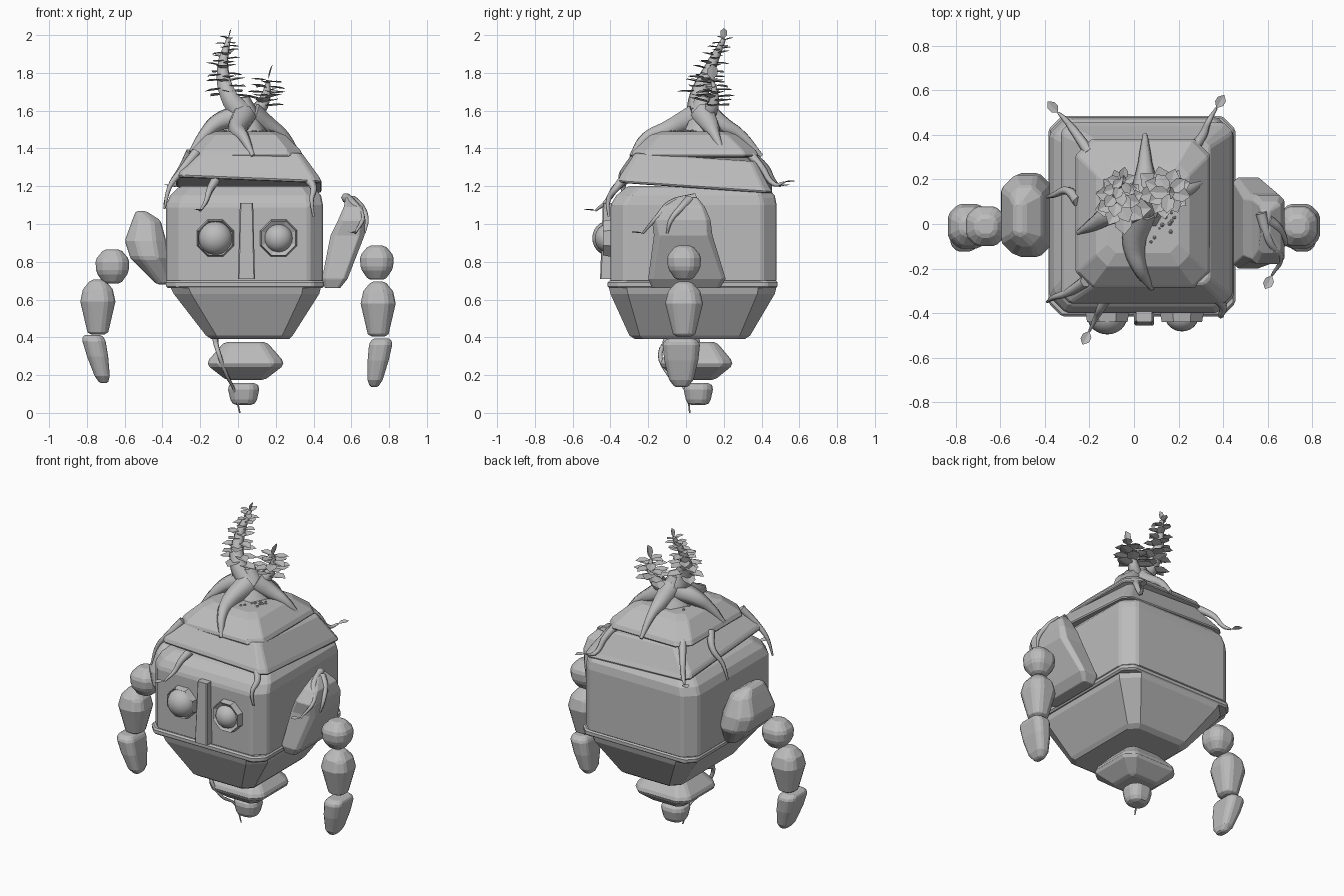
import bpy, bmesh, math, random
from mathutils import Vector, Matrix

random.seed(4)
if "Cube" in bpy.data.objects:
    bpy.data.objects.remove(bpy.data.objects["Cube"])

# One plain grey for every part
stone_grey = bpy.data.materials.new("stone grey")
stone_grey.use_nodes = True
GREY = (0.5, 0.5, 0.5, 1)
stone_grey.diffuse_color = GREY
stone_grey.node_tree.nodes["Principled BSDF"].inputs["Base Color"].default_value = GREY


def finish(name, bm, bevel=0, smooth=False):
    """Turn a bmesh into a named object, optionally bevelled or smooth."""
    bmesh.ops.recalc_face_normals(bm, faces=bm.faces)
    mesh = bpy.data.meshes.new(name)
    bm.to_mesh(mesh)
    bm.free()
    obj = bpy.data.objects.new(name, mesh)
    bpy.context.collection.objects.link(obj)
    mesh.materials.append(stone_grey)
    if bevel:
        mod = obj.modifiers.new("worn edges", "BEVEL")
        mod.width, mod.segments = bevel, 1
        mod.limit_method, mod.angle_limit = "ANGLE", 0.5
    if smooth:
        mesh.polygons.foreach_set("use_smooth", [True] * len(mesh.polygons))
    return obj


def chamfered_ring(z, x0, x1, y0, y1, chamfer):
    """Eight corners of a rectangle with its corners cut off."""
    c = chamfer * min(x1 - x0, y1 - y0)
    return [Vector(p) for p in (
        (x0 + c, y0, z), (x1 - c, y0, z), (x1, y0 + c, z), (x1, y1 - c, z),
        (x1 - c, y1, z), (x0 + c, y1, z), (x0, y1 - c, z), (x0, y0 + c, z))]


def loft(name, rings, chamfer=0.1, bevel=0, tilt=(0, 0)):
    """Stack of chamfered rectangles (z, x0, x1, y0, y1), joined and capped."""
    bm = bmesh.new()
    loops = []
    for ring in rings:
        corners = chamfered_ring(*ring, chamfer)
        for v in corners:
            v.z += tilt[0] * v.x + tilt[1] * v.y
        loops.append([bm.verts.new(v) for v in corners])
    for low, high in zip(loops, loops[1:]):
        for i in range(8):
            j = (i + 1) % 8
            bm.faces.new((low[i], low[j], high[j], high[i]))
    bm.faces.new(loops[0])
    bm.faces.new(loops[-1])
    return finish(name, bm, bevel)


def rock(name, centre, size, profile, lean=0, chamfer=0.25, bevel=0.012):
    """Faceted stone: profile lists (height, width) from -1 to 1."""
    (cx, cy, cz), (hx, hy, hz) = centre, size
    rings = []
    for t, w in profile:
        x = cx + lean * t
        rings.append((cz + hz * t, x - hx * w, x + hx * w, cy - hy * w, cy + hy * w))
    return loft(name, rings, chamfer, bevel)


def tube(name, points, thick, thin, bend=None):
    """Tapered, smooth root or branch through the points."""
    curve = bpy.data.curves.new(name, "CURVE")
    curve.dimensions = "3D"
    curve.bevel_depth, curve.bevel_resolution = 1, 1
    curve.resolution_u, curve.use_fill_caps = 5, True
    spline = curve.splines.new("BEZIER")
    spline.bezier_points.add(len(points) - 1)
    for i, (bp, co) in enumerate(zip(spline.bezier_points, points)):
        bp.co = co
        bp.radius = thick + (thin - thick) * i / (len(points) - 1)
        bp.handle_left_type = bp.handle_right_type = "AUTO"
    helper = bpy.data.objects.new(name + " path", curve)
    bpy.context.collection.objects.link(helper)
    graph = bpy.context.evaluated_depsgraph_get()
    bm = bmesh.new()
    bm.from_mesh(helper.evaluated_get(graph).to_mesh())
    bpy.data.objects.remove(helper)
    return finish(name, bm, smooth=True)


def add_leaf(bm, base, yaw, pitch, size):
    """Folded oval leaf pointing along +x before it is turned."""
    turn = Matrix.Rotation(yaw, 3, "Z") @ Matrix.Rotation(-pitch, 3, "Y")
    side = [(0, 0), (0.35, 0.3), (0.7, 0.3), (1, 0)]

    def vert(x, y, z):
        return bm.verts.new(Vector(base) + turn @ Vector((x, y, z)) * size)
    spine = [vert(x, 0, 0) for x, y in side]
    for s in (-1, 1):
        edge = [vert(x, s * y, 0.08) for x, y in side[1:3]]
        bm.faces.new((spine[0], spine[1], edge[0]))
        bm.faces.new((spine[1], spine[2], edge[1], edge[0]))
        bm.faces.new((spine[2], spine[3], edge[1]))


def foliage(name, path, count, big, small):
    """Leaves spiralling up a branch, shrinking towards the tip."""
    bm = bmesh.new()
    path = [Vector(p) for p in path]
    for i in range(count):
        t = i / (count - 1) * (len(path) - 1)
        k = min(int(t), len(path) - 2)
        base = path[k].lerp(path[k + 1], t - k)
        size = big + (small - big) * i / count
        add_leaf(bm, base, i * 2.4, random.uniform(-0.15, 0.3), size)
    add_leaf(bm, path[-1], 0, 1.3, small)
    return finish(name, bm)


# Body: rounded block, projecting rim, tapering bowl
loft("body", [(.69, -.38, .45, -.40, .48), (1.1, -.38, .45, -.40, .48),
              (1.15, -.36, .44, -.37, .47), (1.2, -.31, .40, -.31, .43)], .09, .012)
loft("rim", [(.66, -.38, .455, -.415, .485), (.7, -.385, .455, -.415, .485)], .07, .01)
loft("bowl", [(.39, -.14, .27, -.27, .31), (.41, -.17, .29, -.30, .34),
              (.63, -.34, .43, -.40, .47), (.67, -.36, .44, -.41, .48)], .12)

# Two roof tiers, slightly askew, with a soil mound
loft("lower_roof", [(1.21, -.31, .42, -.34, .44), (1.215, -.33, .445, -.36, .46),
                    (1.245, -.32, .43, -.35, .44), (1.37, -.19, .34, -.27, .37)],
     .05, .008, (-.04, -.07))
loft("upper_roof", [(1.35, -.23, .31, -.26, .35), (1.36, -.265, .345, -.29, .385),
                    (1.39, -.25, .33, -.28, .37), (1.47, -.17, .25, -.19, .27),
                    (1.49, -.12, .2, -.13, .22)], .12, .006)

# Face: nose bar and domed eyes in octagonal frames
loft("nose", [(.71, 0, .09, -.455, -.38), (1.11, .01, .08, -.44, -.36)], .08)
for side, x, radius in (("right", -.12, .09), ("left", .215, .075)):
    bm = bmesh.new()
    face_on = Matrix.Translation((x, -.415, .925)) @ Matrix.Rotation(math.pi / 2, 4, "X")
    octagon = face_on @ Matrix.Rotation(math.pi / 8, 4, "Z")
    bmesh.ops.create_cone(bm, cap_ends=True, segments=8, radius1=.108, radius2=.098,
                          depth=.05, matrix=octagon)
    front = min(bm.faces, key=lambda f: f.calc_center_median().y)
    bmesh.ops.inset_region(bm, faces=[front], thickness=.1 - radius, depth=-.015)
    finish(side + "_eye_frame", bm)
    bm = bmesh.new()
    bmesh.ops.create_uvsphere(bm, u_segments=24, v_segments=12, radius=radius,
                              matrix=face_on @ Matrix.Diagonal((1, 1, .9, 1)))
    finish(side + "_eye", bm, smooth=True)

# Shoulders
loft("right_shoulder", [(.68, -.43, -.35, -.07, .12), (.82, -.57, -.37, -.15, .23),
                        (.91, -.6, -.38, -.14, .22), (1.02, -.56, -.41, -.1, .17),
                        (1.07, -.54, -.49, -.05, .1)], .28, .012)
loft("left_shoulder", [(.66, .46, .54, -.18, .18), (.71, .445, .58, -.2, .21),
                       (.94, .49, .67, -.17, .14), (1.02, .53, .675, -.18, .13),
                       (1.09, .56, .66, -.13, .1), (1.14, .57, .61, -.04, .06)], .16, .012)

# Floating arm stones, one set per side
knuckle = [(-1, .5), (-.35, .95), (.4, 1), (1, .5)]
long_stone = [(-1, .5), (-.9, .6), (.2, 1), (.65, .85), (1, .4)]
finger = [(-1, .35), (-.7, .65), (.1, .9), (.8, 1), (1, .75)]
for side, s, drop in (("left", 1, -.02), ("right", -1, 0)):
    y = -.01
    rock(side + "_elbow", (s * .735 if s > 0 else -.665, y, .775 - drop), (.09, .09, .09), knuckle)
    rock(side + "_forearm", (s * .742, y, .56 + drop / 2), (.093, .1, .145), long_stone)
    rock(side + "_hand", (s * .74, y - .015, .285 + drop), (.062, .1, .128), finger,
         lean=.02 if s > 0 else -.03)

# Floating stones under the body
rock("base_stone", (.04, .055, .275), (.2, .19, .1),
     [(-1, .5), (-.9, .58), (-.25, 1), (.0, 1), (.8, .65), (1, .55)], chamfer=.15)
rock("tip_stone", (.03, .065, .1), (.085, .08, .058), [(-1, .6), (-.7, .8), (.6, 1), (1, .8)])
tube("hanging_root", [(-.12, -.05, .39), (-.11, -.13, .34), (-.06, -.09, .2),
                      (-.02, 0, .12), (.01, .02, 0)], .016, .004)

# Tree: stump, tall branch and short branch
tube("stump", [(.04, .09, 1.46), (.04, .09, 1.55), (.02, .08, 1.67)], .13, .04)
tall = [(.02, .07, 1.58), (-.05, .07, 1.68), (-.08, .13, 1.83), (-.05, .2, 1.98)]
short = [(.06, .1, 1.57), (.12, .14, 1.62), (.15, .15, 1.69), (.16, .14, 1.76)]
tube("tall_branch", tall, .07, .012)
tube("short_branch", short, .05, .01)
foliage("tall_leaves", tall[1:], 34, .13, .06)
foliage("short_leaves", short[1:], 18, .13, .09)

# Roots gripping the roof
roots = {
    "front": [(.03, .05, 1.57), (0, -.1, 1.5), (.03, -.21, 1.46), (.08, -.29, 1.36)],
    "right": [(0, .08, 1.57), (-.1, .05, 1.54), (-.18, 0, 1.47), (-.25, -.04, 1.38)],
    "left": [(.07, .09, 1.58), (.16, .13, 1.52), (.23, .15, 1.48), (.31, .19, 1.39)],
    "back": [(.04, .1, 1.59), (.05, .2, 1.52), (.05, .28, 1.48), (.05, .4, 1.36)]}
for side, points in roots.items():
    tube(side + "_root", points, .07, .012)

# Vines creeping from under the tiers, some ending in a leaf
vines = {
    "front": [(-.12, -.33, 1.23), (-.15, -.38, 1.18), (-.17, -.42, 1.12), (-.2, -.48, 1.07)],
    "front_left": [(.36, -.32, 1.25), (.4, -.37, 1.19), (.39, -.41, 1.13), (.4, -.41, 1.04)],
    "front_right": [(-.22, -.26, 1.38), (-.3, -.31, 1.28), (-.36, -.33, 1.2), (-.39, -.35, 1.08)],
    "back_right": [(-.2, .32, 1.38), (-.27, .42, 1.3), (-.31, .47, 1.22), (-.34, .5, 1.2)],
    "back_left": [(.26, .33, 1.38), (.31, .4, 1.3), (.34, .47, 1.21), (.37, .52, 1.22)],
    "right_side": [(-.25, .1, 1.38), (-.3, .15, 1.29), (-.36, .13, 1.2), (-.39, .12, 1.1)],
    "shoulder": [(.57, .05, 1.14), (.61, -.08, 1.11), (.66, -.15, 1.04), (.62, -.23, .95)],
    "shoulder_side": [(.6, .02, 1.13), (.65, -.02, 1.09), (.68, -.08, 1.02), (.67, -.1, .95)]}
bm = bmesh.new()
for side, points in vines.items():
    tube(side + "_vine", points, .026, .006)
    if side in ("front", "back_right", "back_left", "shoulder"):
        a, b = Vector(points[-2]), Vector(points[-1])
        add_leaf(bm, b, math.atan2(b.y - a.y, b.x - a.x), .1, .07)
finish("vine_leaves", bm)

# Loose pebbles around the tree
bm = bmesh.new()
for i in range(40):
    angle, reach = random.uniform(0, math.tau), random.uniform(.1, .16)
    spot = (.04 + reach * math.cos(angle), .06 + reach * math.sin(angle), 1.49)
    bmesh.ops.create_icosphere(bm, subdivisions=1, radius=random.uniform(.005, .011),
                               matrix=Matrix.Translation(spot))
finish("pebbles", bm)
